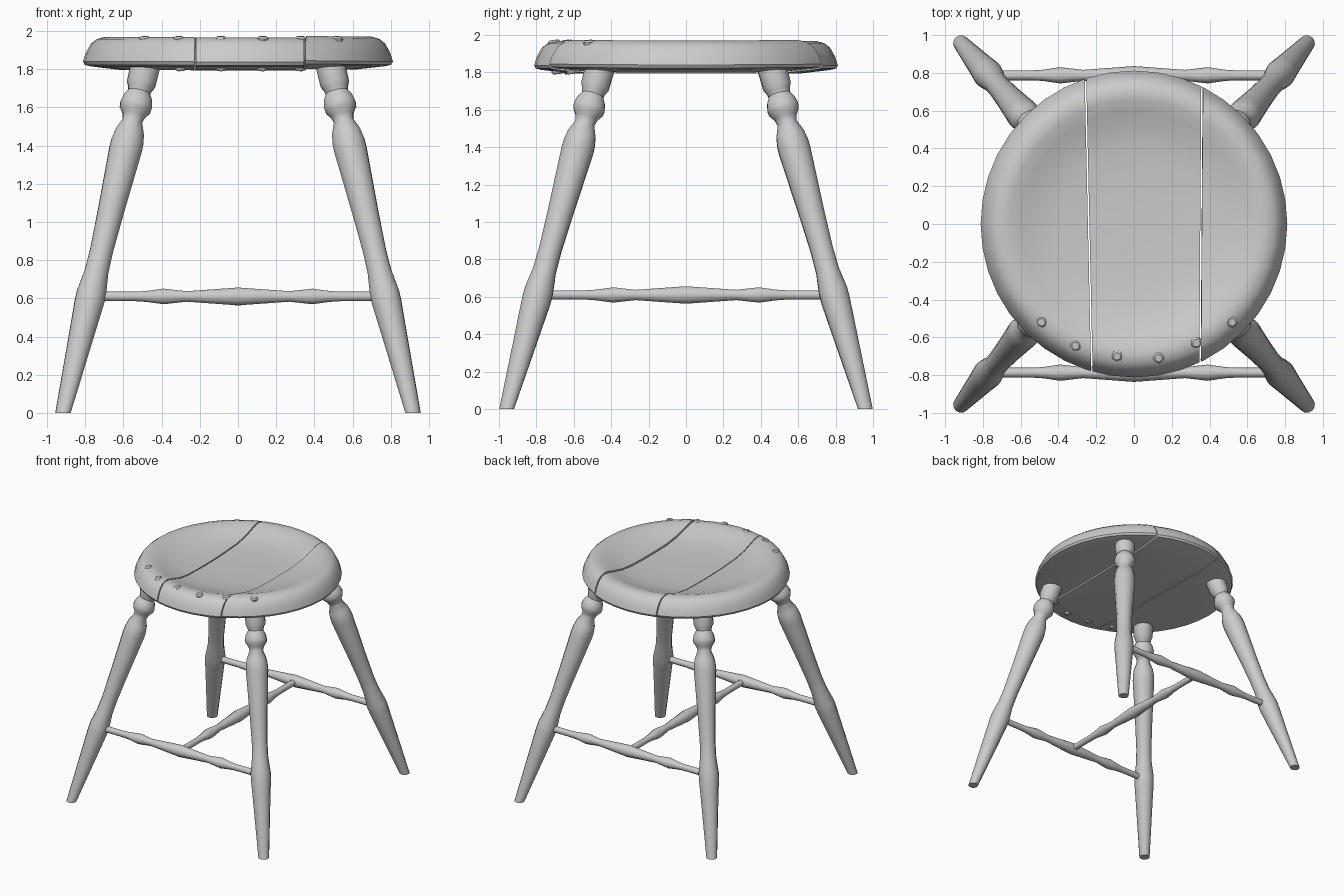
import bpy, bmesh
from math import pi, cos, sin, radians
from mathutils import Vector, Matrix

cube = bpy.data.objects.get("Cube")
if cube:
    bpy.data.objects.remove(cube)

grey = bpy.data.materials.new("plain grey")
grey.use_nodes = True
COLOUR = (0.6, 0.6, 0.6, 1)
grey.diffuse_color = COLOUR
grey.node_tree.nodes["Principled BSDF"].inputs["Base Color"].default_value = COLOUR


def lathe(profile, sides):
    """Closed turning around z from (radius, height) pairs, bottom to top."""
    bm = bmesh.new()
    rings = [[bm.verts.new((r * cos(2 * pi * i / sides), r * sin(2 * pi * i / sides), h))
              for i in range(sides)] for r, h in profile]
    for a, b in zip(rings, rings[1:]):
        for i in range(sides):
            j = (i + 1) % sides
            bm.faces.new((a[i], a[j], b[j], b[i]))
    bm.faces.new(rings[0][::-1])
    bm.faces.new(rings[-1])
    return bm


def finish(bm, name, angle=40):
    bmesh.ops.recalc_face_normals(bm, faces=bm.faces)
    mesh = bpy.data.meshes.new(name)
    bm.to_mesh(mesh)
    bm.free()
    mesh.materials.append(grey)
    obj = bpy.data.objects.new(name, mesh)
    bpy.context.collection.objects.link(obj)
    bpy.ops.object.select_all(action='DESELECT')
    obj.select_set(True)
    bpy.context.view_layer.objects.active = obj
    bpy.ops.object.shade_smooth_by_angle(angle=radians(angle))
    return obj


def along(bm, start, end):
    """Move a turning made along z so that it runs from start towards end."""
    start, end = Vector(start), Vector(end)
    turn = (end - start).to_track_quat('Z', 'Y').to_matrix().to_4x4()
    bmesh.ops.transform(bm, matrix=Matrix.Translation(start) @ turn, verts=bm.verts)


# Seat: one dished disc, cut into three planks with narrow gaps
SEAT = [(0.05, 1.795), (0.62, 1.797), (0.77, 1.815), (0.803, 1.823), (0.812, 1.84),
        (0.798, 1.885), (0.77, 1.935), (0.74, 1.958), (0.70, 1.969), (0.66, 1.965),
        (0.60, 1.945), (0.52, 1.918), (0.42, 1.9), (0.25, 1.89), (0.05, 1.888)]
LEFT_CUT = (Vector((-0.24, 0, 0)), Vector((1, 0.022, 0)).normalized())
RIGHT_CUT = (Vector((0.355, 0, 0)), Vector((1, -0.007, 0)).normalized())


def plank(name, cuts, lift=0, roll=0):
    bm = lathe(SEAT, 40)
    for (point, normal), keep in cuts:
        out = -normal * keep
        cut = bmesh.ops.bisect_plane(
            bm, geom=bm.verts[:] + bm.edges[:] + bm.faces[:],
            plane_co=point - out * 0.004, plane_no=out, clear_outer=True)
        edges = [e for e in cut["geom_cut"] if isinstance(e, bmesh.types.BMEdge)]
        bmesh.ops.edgeloop_fill(bm, edges=edges)
    bmesh.ops.rotate(bm, cent=(0, 0, 1.88), matrix=Matrix.Rotation(radians(roll), 3, 'Y'),
                     verts=bm.verts)
    bmesh.ops.translate(bm, vec=(0, 0, lift), verts=bm.verts)
    finish(bm, name)


plank("right_seat_plank", [(LEFT_CUT, -1)])
plank("middle_seat_plank", [(LEFT_CUT, 1), (RIGHT_CUT, -1)], lift=-0.002)
plank("left_seat_plank", [(RIGHT_CUT, 1)], lift=0.009, roll=0.6)

# Pegs driven through the front rim
for n, (x, y) in enumerate([(-0.49, -0.52), (-0.31, -0.645), (-0.09, -0.70),
                            (0.13, -0.71), (0.33, -0.63), (0.52, -0.52)]):
    peg = lathe([(0.022, 0), (0.03, 0.01), (0.03, 0.172), (0.02, 0.182)], 8)
    along(peg, (x * 0.97, y * 0.97, 1.792), (x, y, 1.97))
    finish(peg, f"seat_peg_{n + 1}")

# Turned legs, splayed outwards; heights are measured along z
LEG = [(0.042, 0), (0.07, 0.45), (0.079, 0.58), (0.079, 0.63), (0.064, 0.74),
       (0.062, 0.85), (0.07, 1.05), (0.088, 1.38), (0.087, 1.42), (0.078, 1.47),
       (0.053, 1.53), (0.062, 1.56), (0.084, 1.59), (0.087, 1.615), (0.078, 1.65),
       (0.06, 1.68), (0.066, 1.70), (0.078, 1.725), (0.08, 1.83)]
for side, sx in (("left", 1), ("right", -1)):
    for end, sy in (("front", -1), ("back", 1)):
        foot = Vector((0.917 * sx, 0.959 * sy, 0))
        top = Vector((0.482 * sx, 0.458 * sy, 1.83))
        stretch = (top - foot).length / top.z
        leg = lathe([(r, h * stretch) for r, h in LEG], 12)
        along(leg, foot, top)
        for v in leg.verts:
            if v.co.z < 0.05:
                v.co.z = 0
        finish(leg, f"{end}_{side}_leg")

# Turned stretchers: two side to side and one joining them
HALF = [(0.026, 0.77), (0.026, 0.54), (0.03, 0.48), (0.043, 0.39), (0.029, 0.27),
        (0.034, 0.2)]
STRETCHER = [(r, -h) for r, h in HALF] + [(0.049, 0)] + [(r, h) for r, h in HALF[::-1]]
Z = 0.61
for name, mid, toward in (("front_stretcher", (0, -0.787, Z), (1, -0.787, Z)),
                          ("back_stretcher", (0, 0.787, Z), (1, 0.787, Z)),
                          ("middle_stretcher", (0, 0, Z), (0, 1, Z))):
    bar = lathe(STRETCHER, 10)
    along(bar, mid, toward)
    finish(bar, name)
